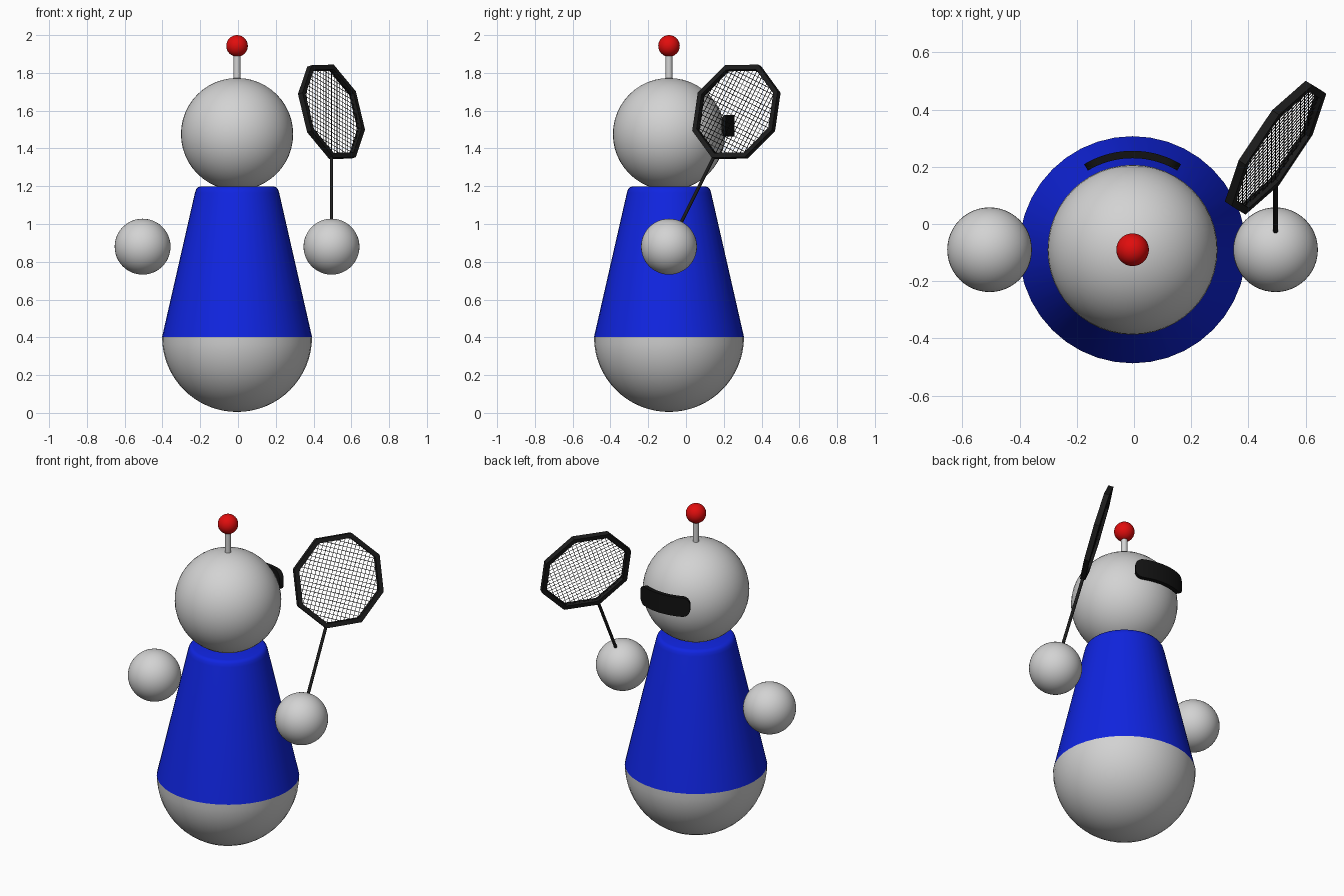
import bpy, bmesh, math
from mathutils import Vector, Matrix

if "Cube" in bpy.data.objects:
    bpy.data.objects.remove(bpy.data.objects["Cube"])

CX, CY = -0.005, -0.09          # body axis


def material(name, rgb):
    m = bpy.data.materials.new(name)
    m.diffuse_color = (*rgb, 1)
    m.use_nodes = True
    m.node_tree.nodes["Principled BSDF"].inputs["Base Color"].default_value = m.diffuse_color
    return m


GREY = material("light grey", (0.65, 0.65, 0.65))
BLUE = material("blue", (0.005, 0.018, 0.75))
RED = material("red", (0.75, 0.004, 0.004))
BLACK = material("black", (0.006, 0.006, 0.006))
CHARCOAL = material("charcoal", (0.012, 0.012, 0.012))


def finish(bm, name, mat, smooth=True):
    bmesh.ops.recalc_face_normals(bm, faces=bm.faces)
    me = bpy.data.meshes.new(name)
    bm.to_mesh(me)
    bm.free()
    me.materials.append(mat)
    ob = bpy.data.objects.new(name, me)
    bpy.context.collection.objects.link(ob)
    if smooth:
        bpy.ops.object.select_all(action='DESELECT')
        ob.select_set(True)
        bpy.context.view_layer.objects.active = ob
        bpy.ops.object.shade_smooth_by_angle(angle=math.radians(40))
    return ob


def ball(name, loc, r, mat):
    bm = bmesh.new()
    bmesh.ops.create_uvsphere(bm, u_segments=48, v_segments=24, radius=r,
                              matrix=Matrix.Translation(loc))
    return finish(bm, name, mat)


def lathe(name, profile, mat, steps=40):
    """Spin (radius, z) points about the body axis."""
    bm = bmesh.new()
    vs = [bm.verts.new((CX + r, CY, z)) for r, z in profile]
    es = [bm.edges.new(p) for p in zip(vs, vs[1:])]
    bmesh.ops.spin(bm, geom=vs + es, cent=(CX, CY, 0), axis=(0, 0, 1),
                   angle=math.tau, steps=steps, use_merge=True)
    bmesh.ops.remove_doubles(bm, verts=bm.verts, dist=1e-5)
    return finish(bm, name, mat)


def rod(bm, a, b, r, sides):
    d = b - a
    mat = Matrix.Translation((a + b) / 2) @ d.to_track_quat('Z', 'Y').to_matrix().to_4x4()
    bmesh.ops.create_cone(bm, cap_ends=True, segments=sides, radius1=r, radius2=r,
                          depth=d.length, matrix=mat)


# Rounded base and tapered body
R = 0.397
lathe("base", [(R * math.sin(i * math.pi / 32), 0.402 - R * math.cos(i * math.pi / 32))
               for i in range(17)], GREY)
lathe("body", [(R, 0.402), (0.223, 1.165), (0.217, 1.183), (0.208, 1.194),
               (0.195, 1.198), (0, 1.198)], BLUE)

# Head, antenna and hands
ball("head", (CX, CY, 1.476), 0.297, GREY)
bm = bmesh.new()
rod(bm, Vector((CX, CY, 1.72)), Vector((CX, CY, 1.92)), 0.018, 24)
finish(bm, "antenna", GREY)
ball("antenna_tip", (CX, CY, 1.943), 0.057, RED)
for side, name in ((-1, "left_hand"), (1, "right_hand")):
    ball(name, (CX + side * 0.5, CY, 0.88), 0.148, GREY)

# Visor: a rounded strip bent around the back of the head
bm = bmesh.new()
N, HALF, HH, CR = 32, 0.172, 0.058, 0.045
rows = []
for i in range(N + 1):
    s = -HALF * math.cos(math.pi * i / N)           # arc length, denser at the ends
    c = max(0.0, abs(s) - (HALF - CR))
    h = HH - CR + math.sqrt(max(0.0, CR * CR - c * c))
    t = s / 0.318
    rows.append([bm.verts.new((CX + r * math.sin(t), -0.073 + r * math.cos(t), 1.52 + z))
                 for r, z in ((0.303, -h), (0.329, -h), (0.329, h), (0.303, h))])
for a, b in zip(rows, rows[1:]):
    for k in range(4):
        bm.faces.new((a[k], a[(k + 1) % 4], b[(k + 1) % 4], b[k]))
bm.faces.new(rows[0])
bm.faces.new(rows[-1])
finish(bm, "visor", BLACK)

# Racket plane: along = handle direction, across = width, normal = thickness
hand = Vector((CX + 0.5, CY, 0.88))
along = Vector((0, 0.447, 0.894)).normalized()
turn = math.radians(37)
across = (Vector((1, 0, 0)) * math.sin(turn)
          + Vector((0, along.z, -along.y)) * math.cos(turn)).normalized()
normal = across.cross(along)
centre = hand + along * 0.798

# Eight-sided frame with a square section
bm = bmesh.new()
rings = []
for i in range(8):
    a = math.tau * i / 8
    d = along * math.cos(a) + across * math.sin(a)
    rings.append([bm.verts.new(centre + d * r + normal * n)
                  for r, n in ((0.247, -0.015), (0.275, -0.015), (0.275, 0.015), (0.247, 0.015))])
for i in range(8):
    p, q = rings[i], rings[(i + 1) % 8]
    for k in range(4):
        bm.faces.new((p[k], p[(k + 1) % 4], q[(k + 1) % 4], q[k]))
finish(bm, "racket_frame", CHARCOAL, smooth=False)

# Handle from the hand to the lowest frame corner
bm = bmesh.new()
rod(bm, hand + along * 0.08, centre - along * 0.25, 0.009, 12)
finish(bm, "racket_handle", CHARCOAL)

# String grid trimmed to the octagon
bm = bmesh.new()
RI, STEP, K = 0.25, 0.024, math.sqrt(2) - 1
for i in range(-10, 11):
    d = abs(i * STEP)
    h = RI - K * d if d < RI * math.sqrt(0.5) else (RI - d) / K
    for u, v in ((along, across), (across, along)):
        mid = centre + v * (i * STEP)
        rod(bm, mid - u * h, mid + u * h, 0.0016, 4)
finish(bm, "racket_strings", CHARCOAL, smooth=False)
